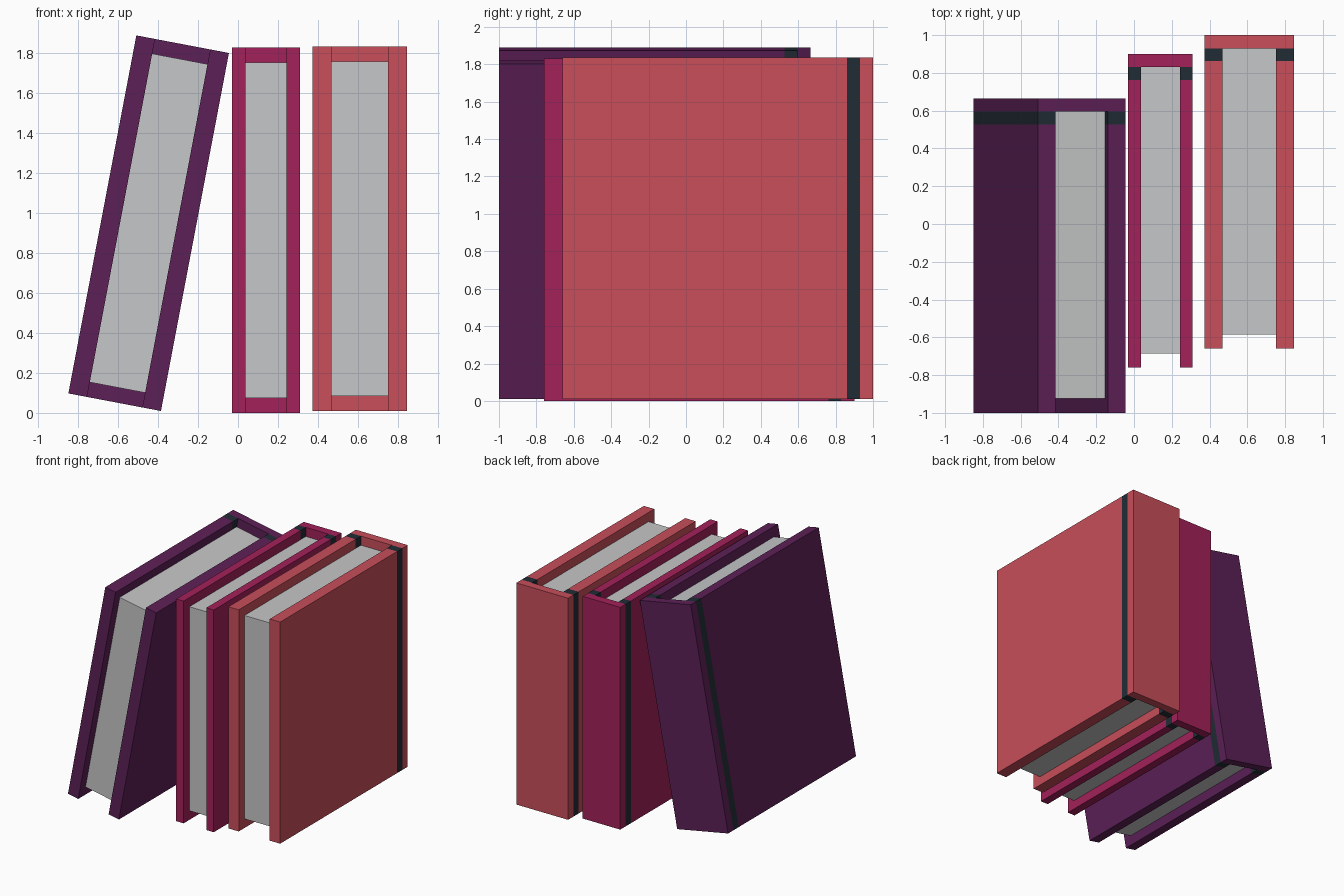
import bpy, bmesh, math
from mathutils import Matrix, Vector

if "Cube" in bpy.data.objects:
    bpy.data.objects.remove(bpy.data.objects["Cube"])


def material(name, hex_code):
    def lin(c):
        return c / 12.92 if c <= 0.04045 else ((c + 0.055) / 1.055) ** 2.4
    m = bpy.data.materials.new(name)
    rgb = [lin(int(hex_code[i:i + 2], 16) / 255) for i in (0, 2, 4)]
    m.diffuse_color = (*rgb, 1)
    m.use_nodes = True
    m.node_tree.nodes["Principled BSDF"].inputs["Base Color"].default_value = m.diffuse_color
    return m


PAPER = material("paper grey", "C6C7C8")
HINGE = material("dark slate", "222C35")

PAGE_INSET = 0.075    # pages stop short of the cover edges
SPINE, BAND = 0.07, 0.068


def add_object(name, bm, mats, matrix):
    bmesh.ops.recalc_face_normals(bm, faces=bm.faces)
    me = bpy.data.meshes.new(name)
    bm.to_mesh(me)
    bm.free()
    for m in mats:
        me.materials.append(m)
    ob = bpy.data.objects.new(name, me)
    ob.matrix_world = matrix
    bpy.context.collection.objects.link(ob)
    return ob


def book(name, mat, centre, width, height, depth, board, lean=0):
    w, h, d = width / 2, height / 2, depth / 2
    matrix = Matrix.Translation(centre) @ Matrix.Rotation(math.radians(lean), 4, 'Y')
    xs = [-w, -w + board, w - board, w]
    ys = [-d, d - SPINE - BAND, d - SPINE, d]

    # U-shaped cover: boards, hinge bands and spine in one closed solid
    bm = bmesh.new()
    grid = [[bm.verts.new((x, y, -h)) for y in ys] for x in xs]
    for i in range(3):
        for j in range(3):
            if i == 1 and j < 2:
                continue
            f = bm.faces.new((grid[i][j], grid[i + 1][j], grid[i + 1][j + 1], grid[i][j + 1]))
    ext = bmesh.ops.extrude_face_region(bm, geom=bm.faces[:])
    top = [v for v in ext["geom"] if isinstance(v, bmesh.types.BMVert)]
    bmesh.ops.translate(bm, verts=top, vec=(0, 0, height))
    for f in bm.faces:
        f.material_index = int(ys[1] + 0.01 < f.calc_center_median().y < ys[2] - 0.01)
    add_object(name + "_cover", bm, [mat, HINGE], matrix)

    # page block between the boards
    bm = bmesh.new()
    bmesh.ops.create_cube(bm, size=1)
    y0, y1 = -d + PAGE_INSET, d - SPINE
    bmesh.ops.scale(bm, verts=bm.verts, vec=(width - 2 * board, y1 - y0, height - 2 * PAGE_INSET))
    bmesh.ops.translate(bm, verts=bm.verts, vec=(0, (y0 + y1) / 2, 0))
    add_object(name + "_pages", bm, [PAPER], matrix)


# three books: one leaning, two upright
book("leaning_book", material("purple", "5D2057"), Vector((-0.4475, -0.167, 0.95)),
     0.472, 1.825, 1.665, 0.095, lean=10.75)
book("middle_book", material("magenta", "A3215A"), Vector((0.14, 0.07, 0.915)),
     0.342, 1.83, 1.66, 0.068)
book("right_book", material("coral red", "C84E5B"), Vector((0.61, 0.17, 0.923)),
     0.472, 1.825, 1.66, 0.095)
